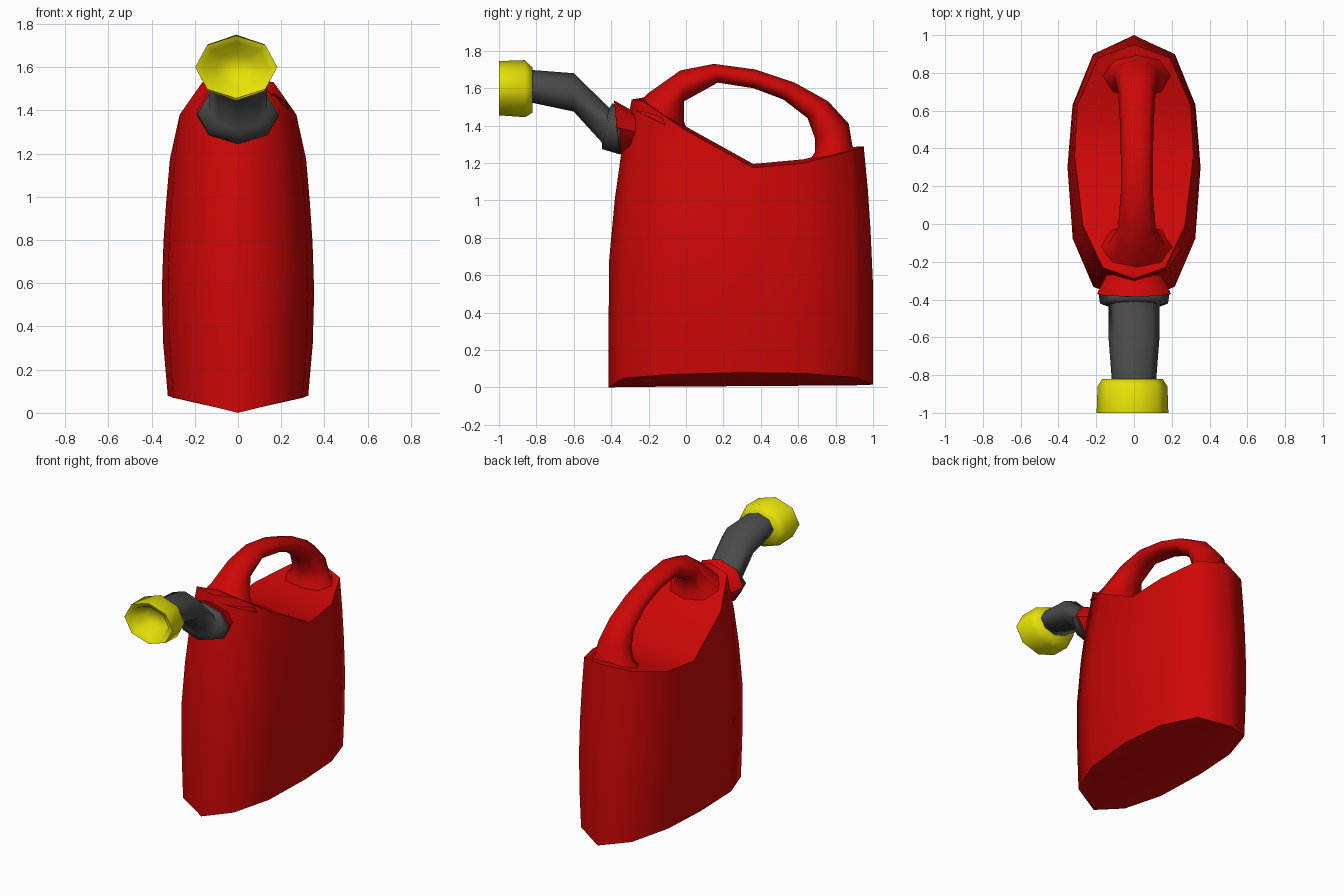
import bpy, bmesh, math
from mathutils import Vector

if "Cube" in bpy.data.objects:
    bpy.data.objects.remove(bpy.data.objects["Cube"])


def material(name, rgb):
    m = bpy.data.materials.new(name)
    m.diffuse_color = (*rgb, 1)
    m.use_nodes = True
    m.node_tree.nodes["Principled BSDF"].inputs["Base Color"].default_value = m.diffuse_color
    return m


RED = material("red plastic", (0.62, 0.002, 0.002))
GREY = material("dark grey rubber", (0.068, 0.068, 0.068))
YELLOW = material("yellow plastic", (0.79, 0.76, 0.002))


def finish(name, bm, mat, angle=50):
    bmesh.ops.recalc_face_normals(bm, faces=bm.faces)
    me = bpy.data.meshes.new(name)
    bm.to_mesh(me)
    bm.free()
    ob = bpy.data.objects.new(name, me)
    bpy.context.collection.objects.link(ob)
    me.materials.append(mat)
    bpy.ops.object.select_all(action='DESELECT')
    ob.select_set(True)
    bpy.context.view_layer.objects.active = ob
    bpy.ops.object.shade_smooth_by_angle(angle=math.radians(angle))
    return ob


def bridge(bm, a, b):
    n = len(a)
    for i in range(n):
        bm.faces.new((a[i], a[(i + 1) % n], b[(i + 1) % n], b[i]))


def sweep(name, sections, mat, cx=0.0, n=8, angle=50):
    """Loft ellipses; each section is top y, z, bottom y, z, half width."""
    bm = bmesh.new()
    rings = []
    for y0, z0, y1, z1, w in sections:
        top, bot = Vector((cx, y0, z0)), Vector((cx, y1, z1))
        c, v = (top + bot) / 2, (top - bot) / 2
        rings.append([bm.verts.new(c + v * math.cos(t) + Vector((w * math.sin(t), 0, 0)))
                      for t in (2 * math.pi * i / n for i in range(n))])
    for a, b in zip(rings, rings[1:]):
        bridge(bm, a, b)
    bm.faces.new(rings[0])
    bm.faces.new(rings[-1])
    return finish(name, bm, mat, angle)


# Body: half outline at the foot and at the sloping top rim, front to back
foot = [(0, -.415, 0), (.2, -.335, .05), (.30, -.08, .07), (.325, .3, .08),
        (.30, .63, .075), (.2, .9, .055), (0, 1.0, .015)]
rim = [(0, -.29, 1.54), (.165, -.23, 1.53), (.27, -.01, 1.38), (.315, .36, 1.175),
       (.30, .63, 1.20), (.19, .88, 1.265), (0, .95, 1.29)]


def full(half):
    return [Vector(p) for p in half] + [Vector((-x, y, z)) for x, y, z in half[-2:0:-1]]


def cap(bm, ring, dz):
    """Close a ring with left and right strips meeting at a centre spine."""
    spine = [bm.verts.new((0, ring[i].co.y, dz(ring[i].co))) for i in range(1, 6)]
    for side in (lambda i: ring[i], lambda i: ring[-i]):
        bm.faces.new((ring[0], side(1), spine[0]))
        for i in range(4):
            bm.faces.new((spine[i], side(i + 1), side(i + 2), spine[i + 1]))
        bm.faces.new((spine[4], side(5), ring[6]))


bm = bmesh.new()
rings = []
for t, f in ((0, 0), (.22, .01), (.44, .03), (.65, .27), (.82, .56), (1, 1)):
    ring = []
    for a, b in zip(full(foot), full(rim)):
        p = a.lerp(b, f)
        p.z = a.z + (b.z - a.z) * t
        p.x *= 1 + .085 * math.sin(math.pi * t ** .85)
        ring.append(bm.verts.new(p))
    rings.append(ring)
for a, b in zip(rings, rings[1:]):
    bridge(bm, a, b)
# Keel-shaped underside and slightly crowned top
cap(bm, rings[0], lambda p: .005 + .007 * p.y)
cap(bm, rings[-1], lambda p: p.z + .02)
finish("can_body", bm, RED, 60)

# Handle arching from front shoulder to back rim, flared at both roots
sweep("handle", [(-.29, 1.49, .02, 1.34, .23), (-.20, 1.575, -.01, 1.42, .15),
                 (-.03, 1.695, -.01, 1.53, .10), (.15, 1.73, .17, 1.63, .085),
                 (.37, 1.70, .36, 1.60, .085), (.58, 1.63, .52, 1.54, .09),
                 (.76, 1.53, .65, 1.44, .10), (.87, 1.41, .69, 1.33, .12),
                 (.89, 1.29, .69, 1.26, .15), (.93, 1.23, .63, 1.17, .22)],
      RED, cx=.015, angle=80)

# Flared neck collar
sweep("neck_collar", [(-.18, 1.45, -.24, 1.26, .13), (-.27, 1.47, -.29, 1.27, .15),
                      (-.385, 1.535, -.355, 1.245, .195)], RED)

# Spout widening into the collar
sweep("spout", [(-.355, 1.505, -.35, 1.245, .19), (-.392, 1.52, -.45, 1.275, .18),
                (-.41, 1.495, -.45, 1.31, .135), (-.60, 1.68, -.60, 1.475, .135),
                (-.86, 1.70, -.86, 1.53, .115)], GREY, angle=80)

# Nozzle cap with hollow front
sweep("nozzle_cap", [(-.82, 1.71, -.82, 1.47, .16), (-.86, 1.75, -.86, 1.445, .185),
                     (-1.0, 1.745, -1.0, 1.455, .19), (-.985, 1.715, -.985, 1.485, .15),
                     (-.89, 1.67, -.89, 1.53, .09)], YELLOW, cx=-.008, angle=85)
